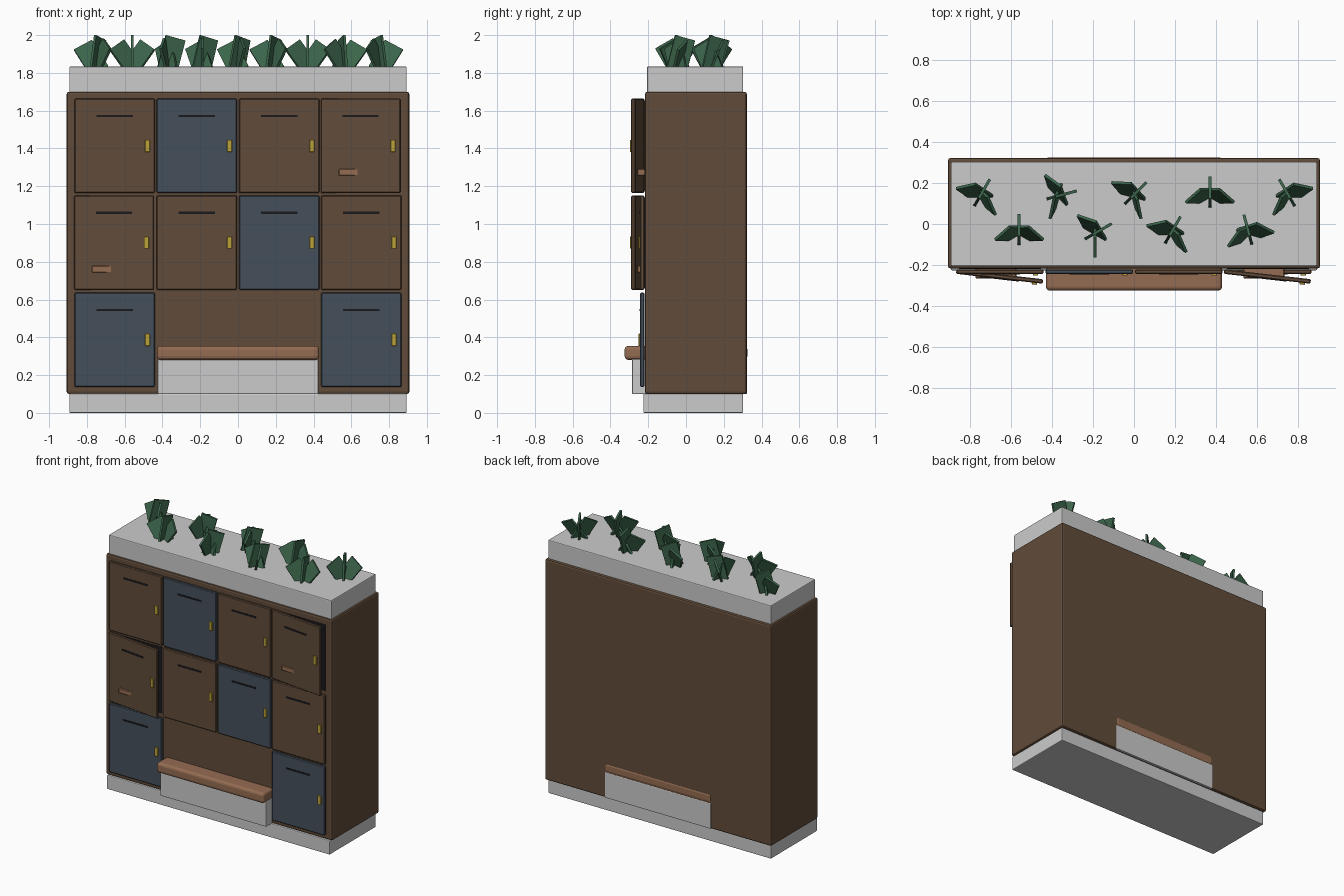
import bpy, bmesh, math
from mathutils import Matrix, Vector

if "Cube" in bpy.data.objects:
    bpy.data.objects.remove(bpy.data.objects["Cube"])


def material(name, rgb):
    m = bpy.data.materials.new(name)
    m.diffuse_color = (*rgb, 1)
    m.use_nodes = True
    m.node_tree.nodes["Principled BSDF"].inputs["Base Color"].default_value = m.diffuse_color
    return m


BROWN = material("brown_panel", (.12, .072, .042))
BLUE = material("slate_blue", (.06, .08, .105))
COPPER = material("warm_wood", (.30, .15, .085))
BRASS = material("brass", (.5, .36, .04))
GREEN = material("leaf_green", (.045, .13, .07))
DARK = material("dark", (.01, .01, .012))


def box(name, lo, hi, mat=None, bevel=0, segments=2, frame=Matrix()):
    """Box between two corners, placed in an optional frame."""
    lo, hi = Vector(lo), Vector(hi)
    bm = bmesh.new()
    bmesh.ops.create_cube(bm, size=1)
    for v in bm.verts:
        v.co = (lo + hi) / 2 + Vector(a * b for a, b in zip(v.co, hi - lo))
    me = bpy.data.meshes.new(name)
    bm.to_mesh(me)
    bm.free()
    ob = bpy.data.objects.new(name, me)
    bpy.context.collection.objects.link(ob)
    ob.matrix_world = frame
    if mat:
        me.materials.append(mat)
    if bevel:
        mod = ob.modifiers.new("bevel", 'BEVEL')
        mod.width, mod.segments = bevel, segments
    return ob


# plinth, cabinet, planter
box("plinth", (-.893, -.226, 0), (.893, .303, .102), bevel=.006)
box("cabinet", (-.907, -.217, .1), (.907, .322, 1.7), BROWN, .012)
box("planter", (-.893, -.206, 1.69), (.893, .303, 1.834), bevel=.006)

# bench running through the cabinet
box("bench_base", (-.425, -.285, .1), (.425, .3235, .285), bevel=.004)
box("bench_seat", (-.43, -.325, .28), (.43, .325, .355), COPPER, .02, 3)

# locker doors: column, row, left-hinged, some ajar
XS = (-.653, -.218, .218, .653)
ZS = (.387, .901, 1.414)
BLUES = {(0, 0), (3, 0), (2, 1), (1, 2)}
AJAR = {(0, 1), (3, 2)}
W, H, T = .425, .5, .022
for row, z in enumerate(ZS):
    for col, x in enumerate(XS):
        if row == 0 and col in (1, 2):
            continue
        key = (col, row)
        tag = f"_{row}_{col}"
        angle = -math.radians(6.5) if key in AJAR else 0
        f = Matrix.Translation((x - W / 2, -.221, z)) @ Matrix.Rotation(angle, 4, 'Z')
        box("door" + tag, (0, -T, -H / 2), (W, 0, H / 2),
            BLUE if key in BLUES else BROWN, .005, 1, f)
        c = W / 2
        box("vent_slot" + tag, (c - .096, -T - .003, .152), (c + .096, -T + .005, .164), DARK, frame=f)
        box("handle" + tag, (c + .16, -T - .009, -.032), (c + .186, -T + .004, .032), BRASS, .002, 1, f)
        if key in AJAR:
            # dark opening and shelf behind the ajar door
            box("opening" + tag, (x - .2, -.220, z - .24), (x + .2, -.21, z + .24), DARK)
            sx = x - .02
            box("shelf" + tag, (sx - .1, -.265, z - .158), (sx + .1, -.2, z - .122), COPPER, .004, 1)

# plants: three flat blades each, leaning outward
SPOTS = [(-.75, 60), (-.56, 90), (-.37, 15), (-.19, 30), (-.005, 45),
         (.18, 60), (.37, 90), (.56, 105), (.755, 120)]
for i, (x, yaw) in enumerate(SPOTS):
    y = -.045 if i % 2 else .137
    for k in range(3):
        a = math.radians(yaw + 120 * k)
        tilt = math.radians(15 if k == 0 else 30)
        length = .157 if k == 0 else .142
        lean = .4 * math.cos(a) if k else 0
        f = (Matrix.Translation((x, y, 1.834)) @ Matrix.Rotation(a, 4, 'Z')
             @ Matrix.Rotation(-lean, 4, 'X') @ Matrix.Rotation(tilt, 4, 'Y'))
        box(f"leaf_{i}_{k}", (-.055, -.007, -.03), (.055, .007, length), GREEN, frame=f)
